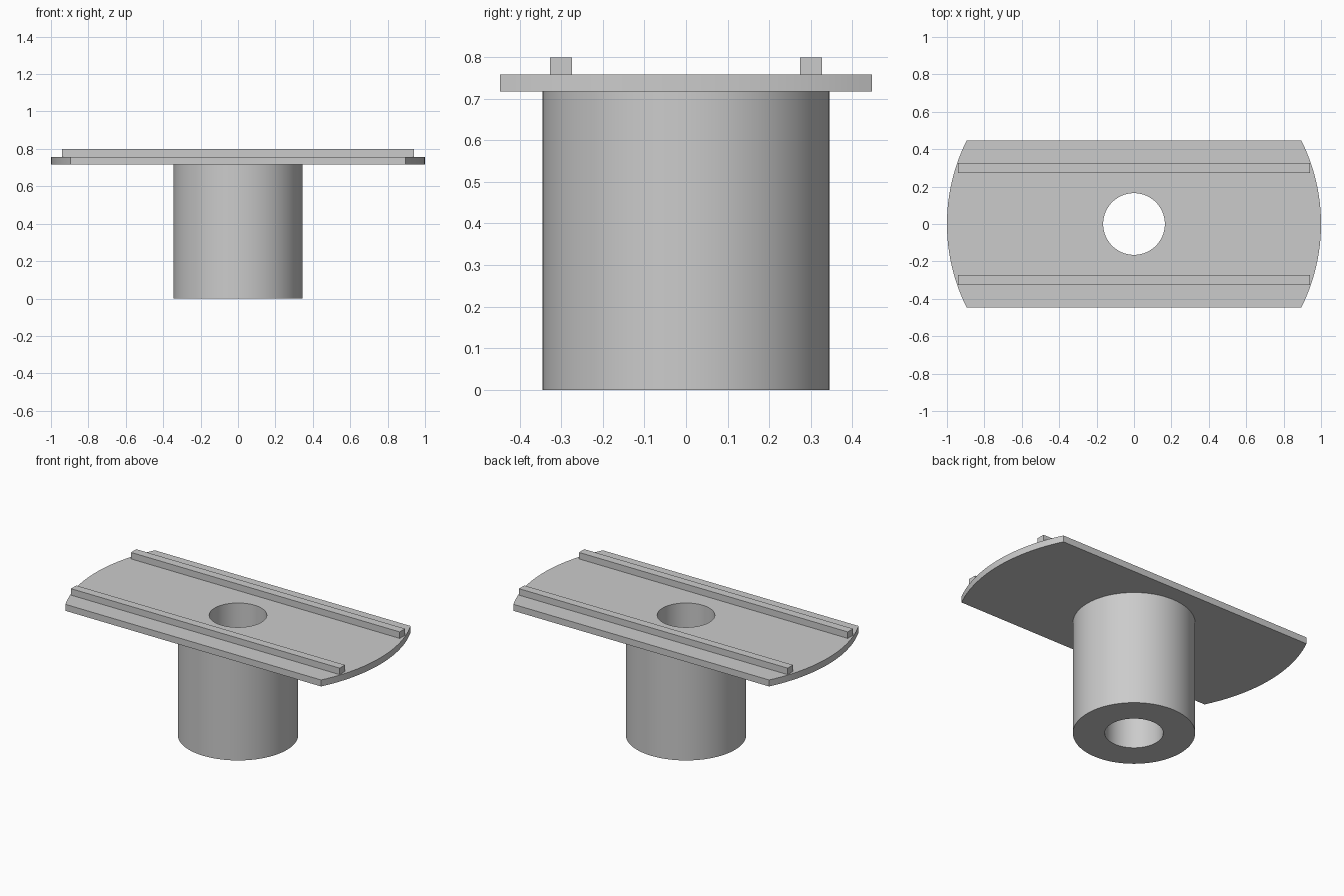
import bpy, bmesh
from math import pi, sin, cos, asin

cube = bpy.data.objects.get("Cube")
if cube:
    bpy.data.objects.remove(cube, do_unlink=True)

HALF_WIDTH = 0.447
TUBE_R, BORE_R = 0.345, 0.165
PLATE_Z, PLATE_TOP, RAIL_TOP = 0.717, 0.758, 0.799

grey = bpy.data.materials.new("plain_grey")
grey.use_nodes = True
colour = (0.6, 0.6, 0.6, 1)
grey.diffuse_color = colour
grey.node_tree.nodes["Principled BSDF"].inputs["Base Color"].default_value = colour


def finish(bm, name):
    bmesh.ops.recalc_face_normals(bm, faces=bm.faces)
    mesh = bpy.data.meshes.new(name)
    bm.to_mesh(mesh)
    bm.free()
    mesh.materials.append(grey)
    obj = bpy.data.objects.new(name, mesh)
    bpy.context.collection.objects.link(obj)
    return obj


# Angles around the axis, with a step landing exactly on each plate corner
corner = asin(HALF_WIDTH)
angles = []
for start, end, steps in ((-corner, corner, 24), (corner, pi - corner, 48),
                          (pi - corner, pi + corner, 24),
                          (pi + corner, 2 * pi - corner, 48)):
    angles += [start + (end - start) * i / steps for i in range(steps)]


def plate_radius(a):
    return min(1, HALF_WIDTH / max(abs(sin(a)), 0.001))


# Tube with truncated round flange: closed loft through six rings
rings = ((lambda a: BORE_R, 0), (lambda a: TUBE_R, 0),
         (lambda a: TUBE_R, PLATE_Z), (plate_radius, PLATE_Z),
         (plate_radius, PLATE_TOP), (lambda a: BORE_R, PLATE_TOP))
bm = bmesh.new()
loops = [[bm.verts.new((r(a) * cos(a), r(a) * sin(a), z)) for a in angles]
         for r, z in rings]
for i, low in enumerate(loops):
    high = loops[(i + 1) % len(loops)]
    for j in range(len(angles)):
        k = (j + 1) % len(angles)
        bm.faces.new((low[j], low[k], high[k], high[j]))
body = finish(bm, "flanged_tube")
bpy.ops.object.select_all(action="DESELECT")
body.select_set(True)
bpy.context.view_layer.objects.active = body
bpy.ops.object.shade_smooth_by_angle(angle=pi / 6)

# Two straight rails along the top of the plate
for name, side in (("front_rail", -1), ("back_rail", 1)):
    bm = bmesh.new()
    bmesh.ops.create_cube(bm, size=1)
    bmesh.ops.scale(bm, vec=(1.88, 0.053, RAIL_TOP - PLATE_TOP), verts=bm.verts)
    bmesh.ops.translate(bm, vec=(0, side * 0.3, (RAIL_TOP + PLATE_TOP) / 2),
                        verts=bm.verts)
    finish(bm, name)
